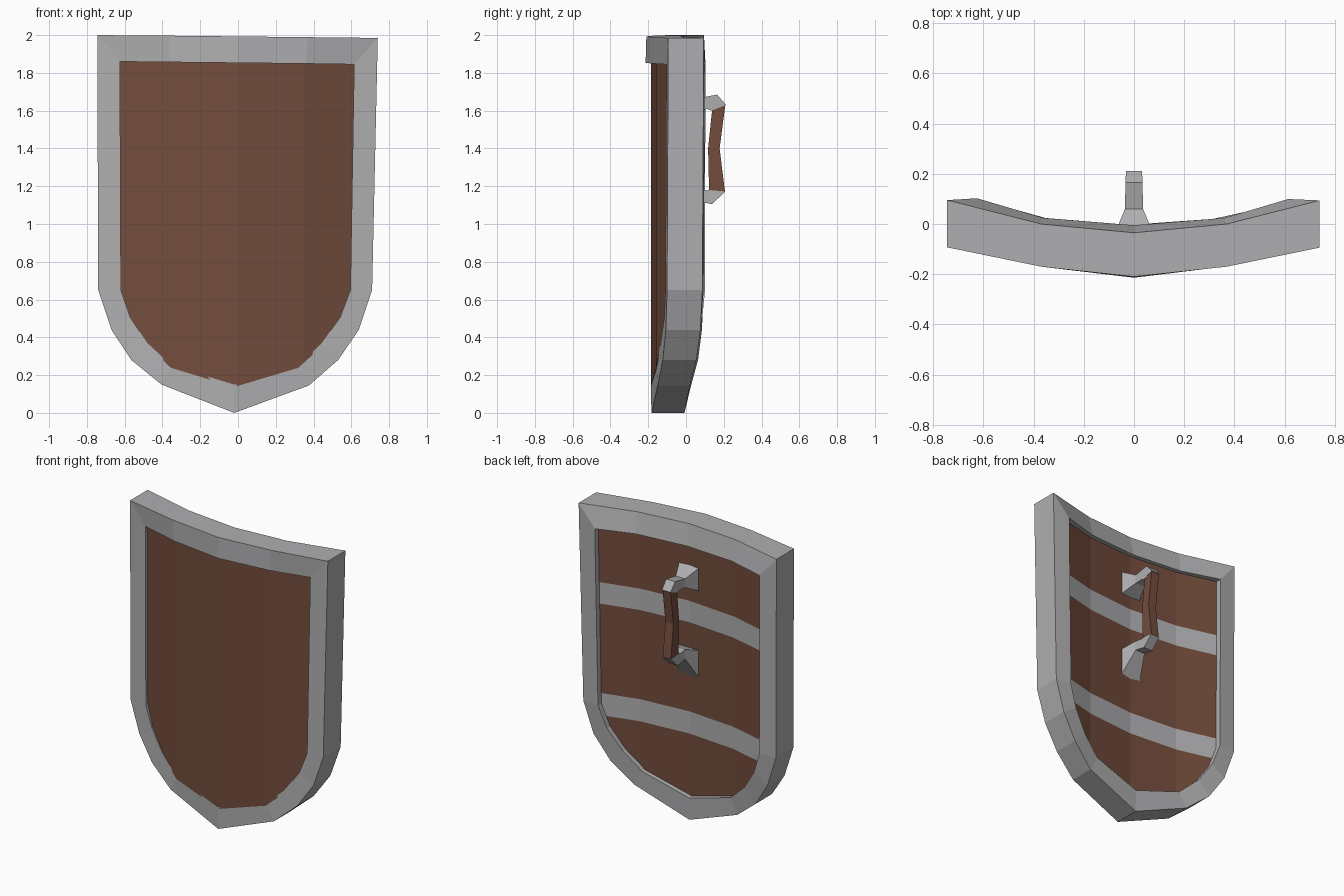
import bpy, bmesh

if "Cube" in bpy.data.objects:
    bpy.data.objects.remove(bpy.data.objects["Cube"])


def material(name, rgb):
    m = bpy.data.materials.new(name)
    m.diffuse_color = (*rgb, 1)
    m.use_nodes = True
    m.node_tree.nodes["Principled BSDF"].inputs["Base Color"].default_value = m.diffuse_color
    return m


STEEL = material("grey steel", (0.43, 0.43, 0.44))
WOOD = material("brown wood", (0.17, 0.073, 0.046))


def interp(knots, x):
    """Piecewise linear bend of the shield: depth y from distance to the middle."""
    x = abs(x)
    for (x0, y0), (x1, y1) in zip(knots, knots[1:]):
        if x <= x1 or (x1, y1) == knots[-1]:
            return y0 + (y1 - y0) * (x - x0) / (x1 - x0)


def finish(bm, name, mats):
    bmesh.ops.recalc_face_normals(bm, faces=bm.faces)
    me = bpy.data.meshes.new(name)
    bm.to_mesh(me)
    bm.free()
    for m in mats:
        me.materials.append(m)
    ob = bpy.data.objects.new(name, me)
    bpy.context.collection.objects.link(ob)
    return ob


def loft(name, rings, mat, closed=False):
    """Skin rings of equal point count; closed joins last ring to first."""
    bm = bmesh.new()
    vs = [[bm.verts.new(p) for p in r] for r in rings]
    n = len(vs[0])
    pairs = list(zip(vs, vs[1:])) + ([(vs[-1], vs[0])] if closed else [])
    for a, b in pairs:
        for i in range(n):
            j = (i + 1) % n
            bm.faces.new((a[i], a[j], b[j], b[i]))
    if not closed:
        bm.faces.new(vs[0])
        bm.faces.new(vs[-1])
    return finish(bm, name, [mat])


# Shield outlines (x, z), from top left, down around the tip, and back over the top
OUTER = [(-.745, 2.0), (-.74, .65), (-.67, .44), (-.565, .28), (-.405, .15), (-.02, 0),
         (.375, .145), (.53, .28), (.64, .44), (.71, .65), (.74, 1.985),
         (.37, 1.989), (0, 1.993), (-.37, 1.997)]
INNER = [(-.625, 1.86), (-.62, .65), (-.57, .505), (-.48, .37), (-.35, .25), (-.02, .15),
         (.315, .25), (.44, .365), (.54, .505), (.595, .65), (.615, 1.845),
         (.36, 1.849), (0, 1.853), (-.36, 1.857)]

OUT_FRONT = [(0, -.21), (.37, -.17), (.74, -.094)]
OUT_BACK = [(0, -.035), (.37, .0), (.74, .094)]
IN_FRONT = [(0, -.214), (.36, -.17), (.61, -.105)]
IN_BACK = [(0, -.005), (.36, .024), (.61, .098)]

# Metal rim: four-sided section carried around the outline
rings = []
for (ox, oz), (ix, iz) in zip(OUTER, INNER):
    low = .025 * max(0, 1 - oz / .65)      # the tip sits slightly further back
    rings.append([(ox, interp(OUT_FRONT, ox) + low, oz),
                  (ox, interp(OUT_BACK, ox) + low, oz),
                  (ix, interp(IN_BACK, ix), iz),
                  (ix, interp(IN_FRONT, ix) + low, iz)])
loft("rim", rings, STEEL, closed=True)

# Wooden board with two metal bands across the back
FRONT = [(0, -.186), (.35, -.155), (.6, -.087)]
BACK = [(0, -.035), (.35, -.006), (.6, .058)]
BANDS = [(.57, .72), (1.325, 1.47)]
bm = bmesh.new()
bm.faces.new([bm.verts.new((x * 1.015, 0, 1 + (z - 1) * 1.015)) for x, z in INNER])
cuts = [((x, 0, 0), (1, 0, 0)) for x in (-.35, 0, .35)]
cuts += [((0, 0, z), (0, 0, 1)) for band in BANDS for z in band]
for co, no in cuts:
    bmesh.ops.bisect_plane(bm, geom=bm.verts[:] + bm.edges[:] + bm.faces[:],
                           plane_co=co, plane_no=no, dist=1e-5)
front_faces = bm.faces[:]
rim_edges = [e for e in bm.edges if e.is_boundary]
copy = bmesh.ops.duplicate(bm, geom=bm.verts[:] + bm.edges[:] + bm.faces[:])
back_verts = {g for g in copy["geom"] if isinstance(g, bmesh.types.BMVert)}
back_faces = [g for g in copy["geom"] if isinstance(g, bmesh.types.BMFace)]
for v in bm.verts:
    v.co.y = interp(BACK if v in back_verts else FRONT, v.co.x)
for e in rim_edges:
    a, b = e.verts
    bm.faces.new((a, b, copy["vert_map"][b], copy["vert_map"][a]))
for f in back_faces:
    z = f.calc_center_median().z
    f.material_index = int(any(lo < z < hi for lo, hi in BANDS))
finish(bm, "board", [WOOD, STEEL])


def bar(name, sections, mat):
    """Four-sided bar from (half width, (y, z) outer, (y, z) inner) sections."""
    loft(name, [[(-w, *o), (w, *o), (w, *i), (-w, *i)] for w, o, i in sections], mat)


# Handle: flared brackets and a slightly bent wooden grip
bar("upper_bracket", [(.08, (-.045, 1.72), (-.045, 1.55)),
                      (.036, (.06, 1.665), (.06, 1.605)),
                      (.034, (.165, 1.685), (.115, 1.608)),
                      (.032, (.212, 1.63), (.135, 1.6))], STEEL)
bar("lower_bracket", [(.08, (-.045, .95), (-.045, 1.15)),
                      (.036, (.06, 1.12), (.06, 1.185)),
                      (.034, (.138, 1.105), (.11, 1.178)),
                      (.032, (.208, 1.172), (.12, 1.18))], STEEL)
bar("grip", [(.03, (.208, 1.63), (.138, 1.602)),
             (.03, (.178, 1.4), (.117, 1.4)),
             (.03, (.206, 1.172), (.122, 1.18))], WOOD)
